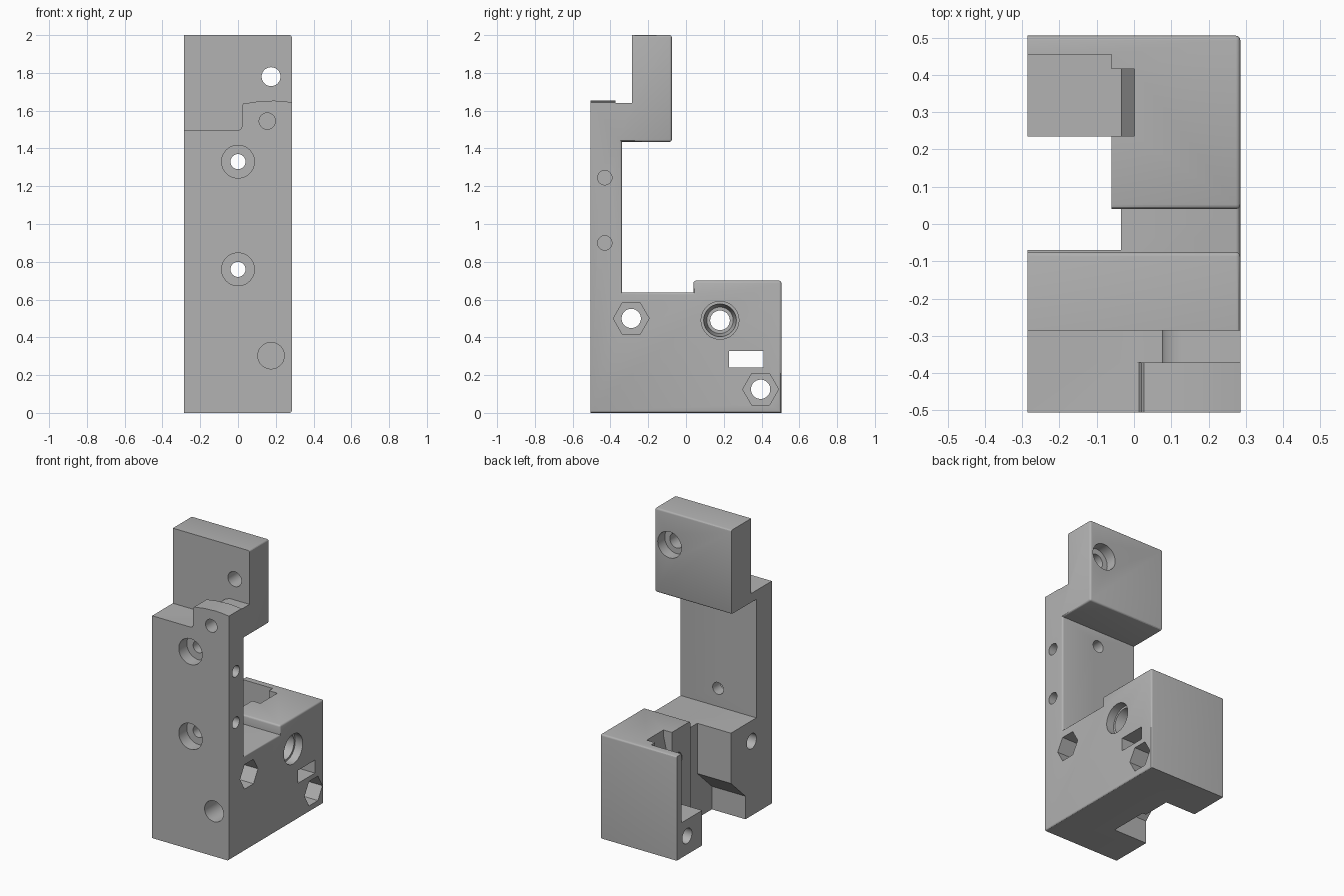
import bpy, bmesh, math
from mathutils import Matrix, Vector

old = bpy.data.objects.get("Cube")
if old:
    bpy.data.objects.remove(old, do_unlink=True)

grey = bpy.data.materials.new("plain grey")
grey.use_nodes = True
grey.diffuse_color = (0.45, 0.45, 0.45, 1)
grey.node_tree.nodes["Principled BSDF"].inputs["Base Color"].default_value = (0.45, 0.45, 0.45, 1)


def finish(bm, name):
    bmesh.ops.recalc_face_normals(bm, faces=bm.faces)
    mesh = bpy.data.meshes.new(name)
    bm.to_mesh(mesh)
    bm.free()
    obj = bpy.data.objects.new(name, mesh)
    bpy.context.collection.objects.link(obj)
    mesh.materials.append(grey)
    return obj


def prism(axis, outline, start, end):
    """Extrude a 2D outline along x (outline in y, z) or y (outline in x, z)."""
    bm = bmesh.new()
    place = (lambda p: (start, p[0], p[1])) if axis == "x" else (lambda p: (p[0], start, p[1]))
    face = bm.faces.new([bm.verts.new(place(p)) for p in outline])
    grown = bmesh.ops.extrude_face_region(bm, geom=[face])["geom"]
    step = Vector((end - start, 0, 0)) if axis == "x" else Vector((0, end - start, 0))
    bmesh.ops.translate(bm, vec=step, verts=[g for g in grown if isinstance(g, bmesh.types.BMVert)])
    return bm


def cut(cutter):
    """Subtract a cutter from the body, then discard it."""
    cutter.hide_render = True
    mod = body.modifiers.new("cut", "BOOLEAN")
    mod.operation, mod.solver, mod.object = "DIFFERENCE", "EXACT", cutter
    bpy.context.view_layer.objects.active = body
    bpy.ops.object.modifier_apply(modifier=mod.name)
    bpy.data.objects.remove(cutter, do_unlink=True)


def carve(axis, outline, start, end):
    cut(finish(prism(axis, outline, start, end), "cutter"))


def drill(axis, u, z, start, end, r1, r2=None, sides=40):
    """Round, conical or hexagonal hole along x or y."""
    bm = bmesh.new()
    bmesh.ops.create_cone(bm, cap_ends=True, segments=sides, radius1=r1,
                          radius2=r1 if r2 is None else r2, depth=abs(end - start))
    sign = 1 if end > start else -1
    mid = (start + end) / 2
    if axis == "x":
        turn = Matrix.Rotation(sign * math.pi / 2, 4, "Y")
        at = Matrix.Translation((mid, u, z))
    else:
        turn = Matrix.Rotation(-sign * math.pi / 2, 4, "X")
        at = Matrix.Translation((u, mid, z))
    if sides == 6 and axis == "x":
        turn = turn @ Matrix.Rotation(0, 4, "Z")
    bmesh.ops.transform(bm, matrix=at @ turn, verts=bm.verts)
    cut(finish(bm, "cutter"))


def box(lo, hi):
    carve("x", [(lo[1], lo[2]), (hi[1], lo[2]), (hi[1], hi[2]), (lo[1], hi[2])], lo[0], hi[0])


# Bracket body: side profile with softened edges on the left face and back
W = 0.285
profile = [(-0.505, 0), (0.505, 0), (0.505, 0.7), (0.04, 0.7), (0.04, 0.638), (-0.34, 0.638),
           (-0.34, 1.435), (-0.075, 1.435), (-0.075, 2), (-0.505, 2)]
bm = prism("x", profile, -W, W)
soft = {(0.505, 0.7), (0.04, 0.7), (-0.075, 1.435), (-0.075, 2)}
edges = []
for e in bm.edges:
    a, b = (v.co for v in e.verts)
    along_x = abs(a.x - b.x) > 0.1
    corner = (round(a.y, 3), round(a.z, 3))
    on_left = a.x > 0 and b.x > 0 and (a.y + b.y) / 2 > -0.5
    if (along_x and corner in soft) or (not along_x and on_left):
        edges.append(e)
bmesh.ops.bevel(bm, geom=edges, offset=0.012, segments=3, profile=0.5, affect="EDGES")
body = finish(bm, "mounting_bracket")

# Stepped top in front of the head, with a crowned raised pad
carve("y", [(-0.4, 1.495), (0, 1.495), (0.014, 1.501), (0.02, 1.515), (0.02, 1.625), (0.027, 1.637),
            (0.1, 1.648), (0.19, 1.653), (0.24, 1.65), (0.4, 1.63), (0.4, 2.2), (-0.4, 2.2)], -0.7, -0.285)
carve("y", [(-0.1, 1.495), (0.075, 1.495), (0.075, 1.58), (0.085, 1.607), (0.105, 1.628), (0.14, 1.64),
            (0.4, 1.64), (0.4, 1.8), (-0.1, 1.8)], -0.372, -0.285)

# Open slot through the base, with a sloping undercut
carve("x", [(-0.225, -0.1), (-0.225, 0.155), (-0.07, 0.3), (-0.07, 1),
            (0.235, 1), (0.235, -0.1)], -0.4, -0.06)
carve("x", [(-0.225, -0.1), (-0.225, 0.155), (-0.07, 0.3), (-0.07, 1),
            (0.04, 1), (0.04, -0.1)], -0.1, -0.035)

# Pocket beside the thin back wall, with a flared groove
box((-0.4, 0.234, 0.236), (-0.06, 0.455, 1))
carve("y", [(-0.1, 0.236), (-0.035, 0.236), (-0.035, 0.5), (0.002, 0.66), (0.002, 0.9), (-0.1, 0.9)],
      0.236, 0.415)

# Rectangular window through the base
box((-0.4, 0.228, 0.24), (0.4, 0.41, 0.327))

# Hexagonal nut pockets and their bolt holes
for y, z in ((-0.29, 0.5), (0.395, 0.125)):
    drill("x", y, z, 0.4, 0.17, 0.095, sides=6)
    drill("x", y, z, 0.4, -0.4, 0.051)

# Stepped bore in the left side
drill("x", 0.18, 0.49, 0.4, 0.23, 0.1)
drill("x", 0.18, 0.49, 0.24, 0.12, 0.088, 0.07)
drill("x", 0.18, 0.49, 0.4, -0.2, 0.052)

# Counterbored front bolt holes
for z in (0.76, 1.33):
    drill("y", 0, z, -0.6, -0.42, 0.087)
    drill("y", 0, z, -0.6, -0.2, 0.04)

# Head bolt hole, counterbored at the back
drill("y", 0.175, 1.78, -0.4, 0, 0.05)
drill("y", 0.175, 1.78, 0, -0.15, 0.088)

# Blind holes in the front and left faces
drill("y", 0.155, 1.545, -0.6, -0.2, 0.043)
drill("y", 0.175, 0.303, -0.6, -0.3, 0.07)
for z in (0.9, 1.245):
    drill("x", -0.43, z, 0.4, 0.12, 0.038)

bpy.ops.object.select_all(action="DESELECT")
body.select_set(True)
bpy.context.view_layer.objects.active = body
bpy.ops.object.shade_smooth_by_angle(angle=math.radians(30))
